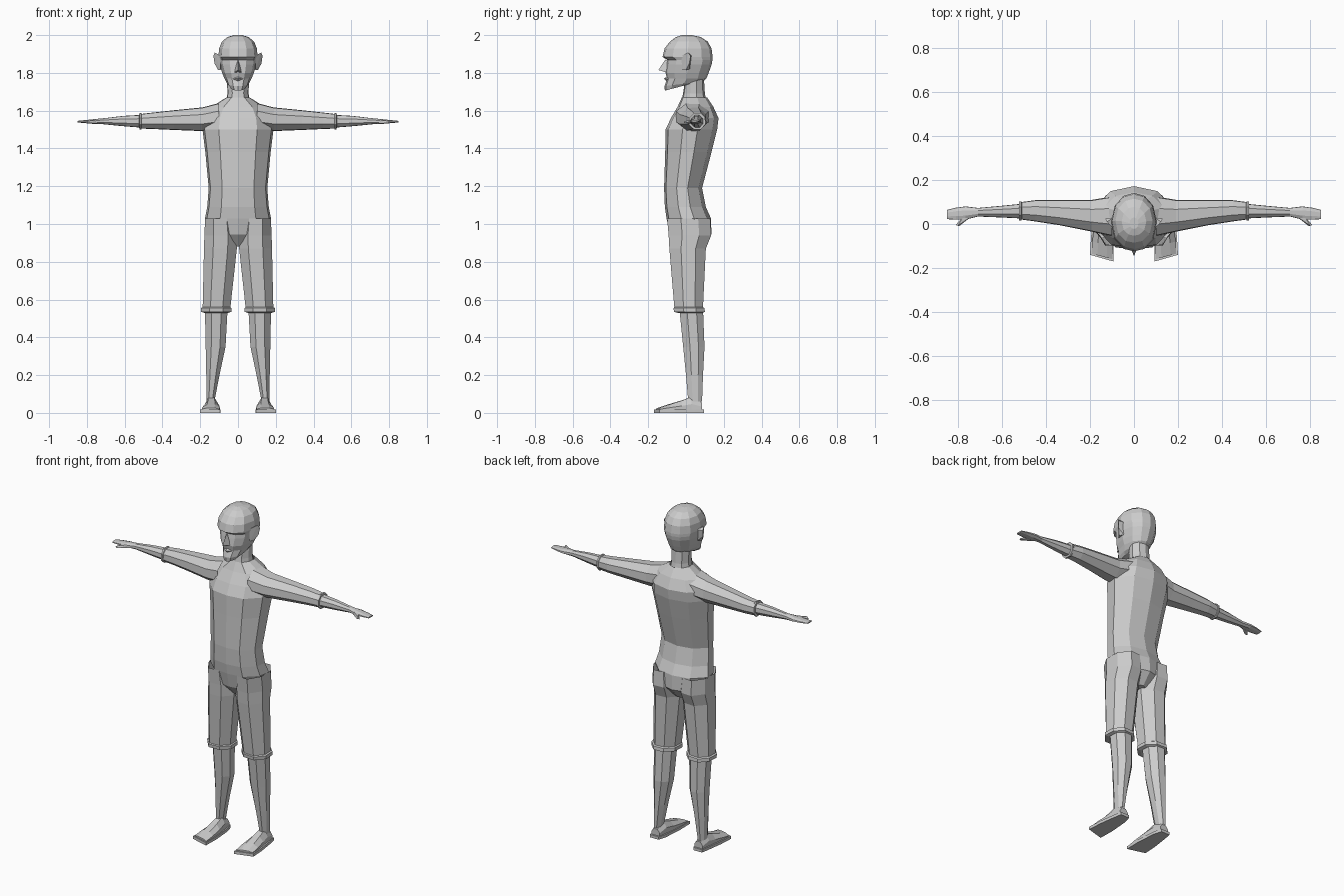
import bpy, bmesh
from mathutils import Vector

# cross-sections in a unit square (0..1, 0..1)
BODY = [(.5, 0), (.77, .05), (.97, .33), (1, .62), (.8, .91), (.5, 1),
        (.2, .91), (0, .62), (.03, .33), (.23, .05)]
HEAD = [(.5, 0), (.72, .04), (.92, .2), (1, .5), (.92, .78), (.73, .95), (.5, 1),
        (.27, .95), (.08, .78), (0, .5), (.08, .2), (.28, .04)]
LIMB = [(.28, .02), (.72, 0), (1, .32), (.98, .72), (.7, 1), (.3, .98), (.02, .7), (0, .3)]
BOX = [(0, 0), (1, 0), (1, 1), (0, 1)]
FOOT = [(0, 0), (1, 0), (1, .45), (.72, 1), (.28, 1), (0, .5)]


def ring(shape, axis, pos, a0, a1, b0, b1, tilt=0):
    """Closed section at pos along axis; tilt leans it across its second span."""
    pts = []
    for u, v in shape:
        a, b = a0 + (a1 - a0) * u, b0 + (b1 - b0) * v
        if axis == 'z':
            pts.append(Vector((a, b, pos + tilt * v)))
        elif axis == 'x':
            pts.append(Vector((pos, a, b)))
        else:
            pts.append(Vector((a, pos + tilt * u, b)))
    return pts


def finish(name, bm, mirror):
    if mirror:
        geo = bmesh.ops.duplicate(bm, geom=bm.verts[:] + bm.edges[:] + bm.faces[:])['geom']
        for v in geo:
            if isinstance(v, bmesh.types.BMVert):
                v.co.x = -v.co.x
    bmesh.ops.recalc_face_normals(bm, faces=bm.faces[:])
    me = bpy.data.meshes.new(name)
    bm.to_mesh(me)
    bm.free()
    ob = bpy.data.objects.new(name, me)
    bpy.context.collection.objects.link(ob)
    return ob


def loft(name, rings, start=True, end=True, mirror=False):
    bm = bmesh.new()
    loops = [[bm.verts.new(p) for p in r] for r in rings]
    n = len(loops[0])
    for lo, hi in zip(loops, loops[1:]):
        for i in range(n):
            j = (i + 1) % n
            bm.faces.new((lo[i], lo[j], hi[j], hi[i]))
    if start:
        bm.faces.new(loops[0][::-1])
    if end:
        bm.faces.new(loops[-1])
    return finish(name, bm, mirror)


def hull(name, pts, mirror=False):
    bm = bmesh.new()
    for p in pts:
        bm.verts.new(p)
    bmesh.ops.convex_hull(bm, input=bm.verts[:])
    return finish(name, bm, mirror)


# shirt and hips: z, half width, front, back
loft("torso", [ring(BODY, 'z', z, -w, w, f, b) for z, w, f, b in [
    (.88, .035, -.03, .08), (.945, .13, -.085, .135), (1.03, .175, -.103, .132),
    (1.09, .163, -.112, .105), (1.19, .155, -.116, .085), (1.38, .173, -.11, .135),
    (1.5, .188, -.108, .165), (1.56, .178, -.08, .172), (1.62, .14, -.045, .145),
    (1.67, .062, -.022, .112)]], end=False)

# shorts legs: z, inner x, outer x, front, back
loft("shorts_leg", [ring(LIMB, 'z', z, i, o, f, b) for z, i, o, f, b in [
    (1.03, .015, .174, -.1, .128), (.94, .004, .178, -.092, .133), (.87, .006, .18, -.088, .105),
    (.56, .04, .187, -.062, .09), (.555, .034, .195, -.066, .098), (.535, .034, .195, -.064, .1),
    (.53, .05, .18, -.045, .09)]], start=False, mirror=True)

# bare lower legs
loft("lower_leg", [ring(LIMB, 'z', z, i, o, f, b) for z, i, o, f, b in [
    (.55, .055, .175, -.035, .09), (.35, .066, .171, -.015, .098),
    (.2, .098, .168, 0, .09), (.06, .125, .166, .012, .085)]],
    start=False, end=False, mirror=True)

# feet: y, inner x, outer x, bottom, top, toe slant
loft("foot", [ring(FOOT, 'y', y, i, o, .015, t, s) for y, i, o, t, s in [
    (.085, .115, .17, .055, 0), (.03, .108, .175, .085, 0), (-.03, .1, .182, .065, .01),
    (-.1, .096, .19, .045, .02), (-.16, .098, .192, .026, .025)]], mirror=True)
loft("sandal_sole", [ring(BOX, 'y', y, i, o, 0, .017, s) for y, i, o, s in [
    (.095, .115, .172, 0), (.05, .102, .18, 0), (-.07, .092, .195, .015),
    (-.17, .094, .2, .03)]], mirror=True)

# sleeves: x, front, back, bottom, top
loft("sleeve", [ring(LIMB, 'x', x, f, b, z0, z1) for x, f, b, z0, z1 in [
    (.1, -.055, .125, 1.5, 1.64), (.19, -.035, .11, 1.492, 1.617), (.34, -.005, .108, 1.498, 1.602),
    (.45, .012, .108, 1.503, 1.59), (.51, .02, .1, 1.505, 1.583),
    (.513, .015, .103, 1.5, 1.588), (.522, .015, .103, 1.5, 1.588),
    (.523, .028, .09, 1.512, 1.576)]], start=False, mirror=True)

# forearms running into flat hands
loft("forearm_and_hand", [ring(LIMB, 'x', x, f, b, z0, z1) for x, f, b, z0, z1 in [
    (.51, .025, .092, 1.51, 1.578), (.61, .03, .082, 1.518, 1.572), (.71, .034, .073, 1.528, 1.56),
    (.765, .02, .08, 1.53, 1.555), (.81, .02, .074, 1.534, 1.55), (.85, .022, .064, 1.538, 1.546)]],
    start=False, mirror=True)
hull("thumb", [(.725, .045, 1.532), (.725, .045, 1.553), (.775, .035, 1.535), (.775, .035, 1.55),
               (.795, -.01, 1.534), (.81, -.004, 1.534), (.8, -.007, 1.545)], mirror=True)

# neck
loft("neck", [ring(BODY, 'z', z, -w, w, f, b, t) for z, w, f, b, t in [
    (1.64, .064, -.025, .11, 0), (1.69, .056, -.016, .1, 0), (1.74, .058, -.008, .095, .03)]],
    start=False, end=False)

# head: z at face, half width, front, back, rise towards the back
loft("head", [ring(HEAD, 'z', z, -w, w, f, b, t) for z, w, f, b, t in [
    (1.706, .043, -.112, .06, .045), (1.73, .058, -.114, .09, .025), (1.77, .072, -.1, .108, 0),
    (1.80, .084, -.108, .12, 0), (1.845, .097, -.102, .136, 0), (1.868, .1, -.098, .14, 0),
    (1.885, .104, -.124, .141, 0), (1.93, .1, -.113, .135, 0), (1.966, .085, -.085, .115, 0),
    (1.99, .056, -.053, .078, 0), (2.0, .02, -.022, .03, 0)]])
hull("nose", [(0, -.11, 1.87), (-.022, -.095, 1.8), (.022, -.095, 1.8), (0, -.146, 1.815),
              (0, -.09, 1.86)])
hull("lips", [(-.032, -.09, 1.768), (.032, -.09, 1.768), (0, -.117, 1.77), (0, -.095, 1.785),
              (0, -.1, 1.752)])

# ears
hull("ear", [(.092, -.025, 1.89), (.092, -.02, 1.815), (.09, .02, 1.82), (.092, .03, 1.89),
             (.123, .01, 1.908), (.13, .024, 1.89), (.124, .018, 1.85), (.106, .0, 1.815)], mirror=True)
